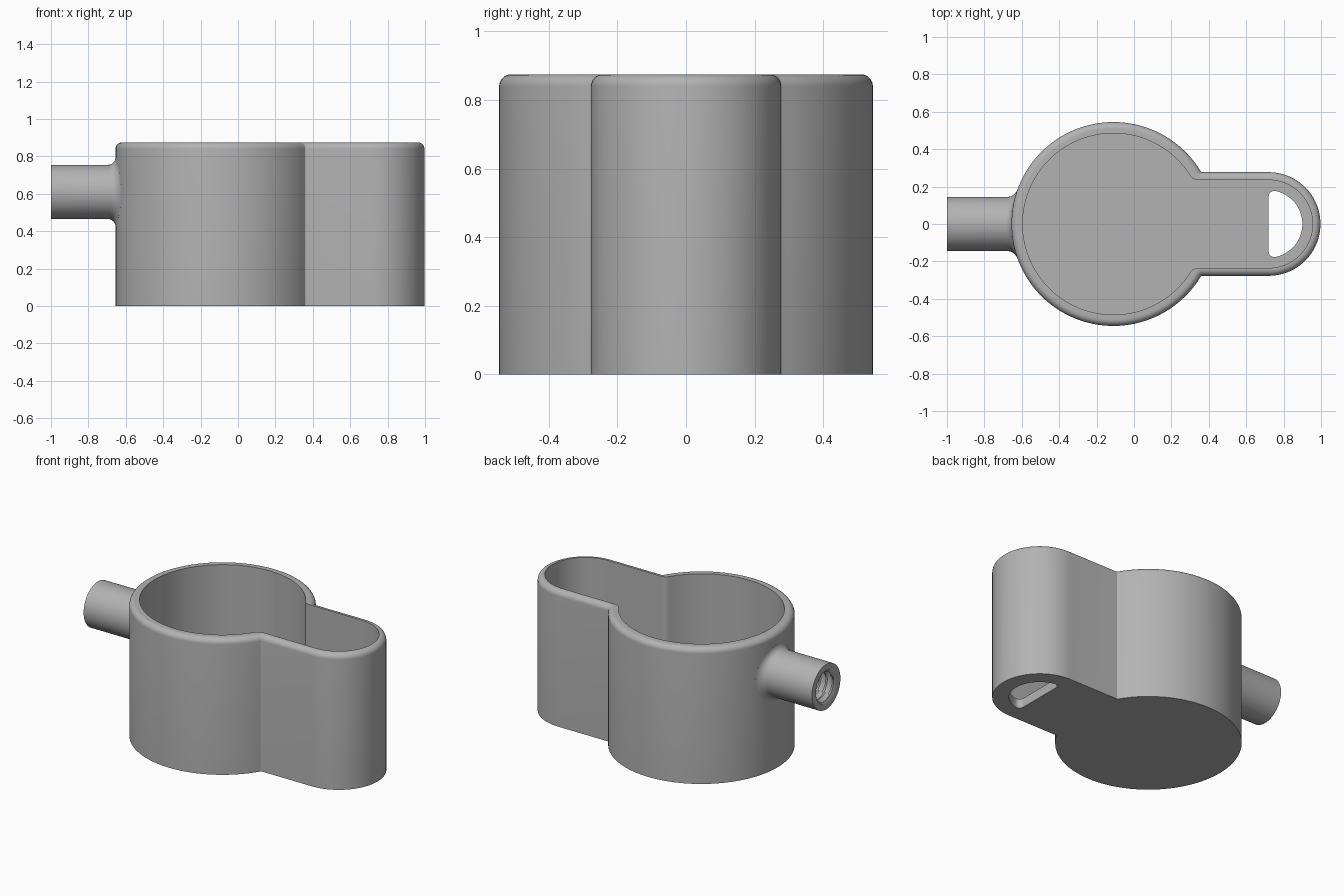
import bpy, bmesh
from math import sin, cos, pi, sqrt, atan2, radians

cube = bpy.data.objects.get("Cube")
if cube:
    bpy.data.objects.remove(cube, do_unlink=True)

CUP_X, ARM_X = -0.11, 0.72        # centres of the round cup and the arm end
CUP_R, ARM_R = 0.545, 0.277
HEIGHT, FLOOR, ROUND = 0.875, 0.06, 0.035
TUBE_Z, TUBE_R, FLARE = 0.61, 0.145, 0.04

grey = bpy.data.materials.new("plain grey")
grey.use_nodes = True
colour = (0.45, 0.45, 0.45, 1)
grey.diffuse_color = colour
grey.node_tree.nodes["Principled BSDF"].inputs["Base Color"].default_value = colour


def finish(bm, name):
    bmesh.ops.recalc_face_normals(bm, faces=bm.faces)
    mesh = bpy.data.meshes.new(name)
    bm.to_mesh(mesh)
    bm.free()
    mesh.materials.append(grey)
    obj = bpy.data.objects.new(name, mesh)
    bpy.context.collection.objects.link(obj)
    return obj


def smooth(obj):
    bpy.ops.object.select_all(action='DESELECT')
    obj.select_set(True)
    bpy.context.view_layer.objects.active = obj
    bpy.ops.object.shade_smooth_by_angle(angle=radians(35))


def skin(rings):
    """Join equal rings of points with quads and cap both ends."""
    bm = bmesh.new()
    loops = [[bm.verts.new(p) for p in ring] for ring in rings]
    for a, b in zip(loops, loops[1:]):
        for i in range(len(a)):
            bm.faces.new((a[i - 1], a[i], b[i], b[i - 1]))
    bm.faces.new(loops[0])
    bm.faces.new(loops[-1])
    return bm


def arc(cx, cy, r, start, end, n):
    steps = [start + (end - start) * i / n for i in range(n + 1)]
    return [(cx + r * cos(a), cy + r * sin(a)) for a in steps]


def keyhole(r, h, fillet, z):
    """Round cup outline with a narrower round-ended arm."""
    fy = h + fillet
    fx = CUP_X + sqrt((r + fillet) ** 2 - fy ** 2)
    a = atan2(fy, fx - CUP_X)
    half = arc(ARM_X, 0, h, 0, pi / 2, 24)
    half += arc(fx, fy, fillet, -pi / 2, a - pi, 6)
    half += arc(CUP_X, 0, r, a, pi, 48)[1:]
    full = half + [(x, -y) for x, y in half[-2:0:-1]]
    return [(x, y, z) for x, y in full]


# Cup body: outer wall, rounded rim, inner wall and floor
rings = [keyhole(CUP_R, ARM_R, 0.006, 0)]
for i in range(9):
    a = pi / 2 * i / 8
    d = ROUND * (1 - cos(a))
    rings.append(keyhole(CUP_R - d, ARM_R - d, 0.006 + d, HEIGHT - ROUND + ROUND * sin(a)))
rings += [keyhole(0.485, 0.235, 0.05, z) for z in (HEIGHT, FLOOR)]
body = finish(skin(rings), "cup_body")

# Half-round slot through the floor of the arm
CORNER = 0.03
CUT_X, CUT_R = 0.72, 0.18
cy = sqrt((CUT_R - CORNER) ** 2 - CORNER ** 2)
a = atan2(cy, CORNER)
upper = arc(CUT_X, 0, CUT_R, 0, a, 20)
upper += arc(CUT_X + CORNER, cy, CORNER, a, pi, 8)[1:]
outline = upper + [(x, -y) for x, y in upper[:0:-1]]
cutter = finish(skin([[(x, y, z) for x, y in outline] for z in (-0.1, 0.2)]), "slot_cutter")
cutter.hide_render = True
cut = body.modifiers.new("slot", 'BOOLEAN')
cut.operation, cut.object, cut.solver = 'DIFFERENCE', cutter, 'EXACT'
bpy.context.view_layer.update()
baked = bpy.data.meshes.new_from_object(
    body.evaluated_get(bpy.context.evaluated_depsgraph_get()))
body.modifiers.clear()
body.data = baked
bpy.data.objects.remove(cutter, do_unlink=True)
smooth(body)

# Side tube: flared root, plain outside, threaded blind bore
SEG, PITCH, STEPS = 64, 0.045, 6
angles = [2 * pi * i / SEG for i in range(SEG)]


def tube_ring(radius, x):
    """Ring about the tube axis; radius and x may vary with the angle."""
    pts = []
    for t in angles:
        r = radius(t) if callable(radius) else radius
        y = r * cos(t)
        pts.append((x(y) if callable(x) else x, y, TUBE_Z + r * sin(t)))
    return pts


def from_wall(gap):
    return lambda y: CUP_X - sqrt(CUP_R ** 2 - y ** 2) - gap


def thread(x):
    def radius(t):
        phase = (x / PITCH + t / (2 * pi)) % 1
        return 0.085 + 0.02 * abs(2 * phase - 1)
    return radius


rings = [tube_ring(TUBE_R + FLARE, from_wall(-0.02))]
for i in range(9):
    a = pi / 2 * i / 8
    rings.append(tube_ring(TUBE_R + FLARE * (1 - sin(a)), from_wall(FLARE * (1 - cos(a)))))
rings += [tube_ring(TUBE_R, -1), tube_ring(0.105, -1)]
for i in range(1, 42):
    x = -1 + i * PITCH / STEPS
    rings.append(tube_ring(thread(x), x))
rings.append(tube_ring(0.085, -0.68))
smooth(finish(skin(rings), "threaded_tube"))
